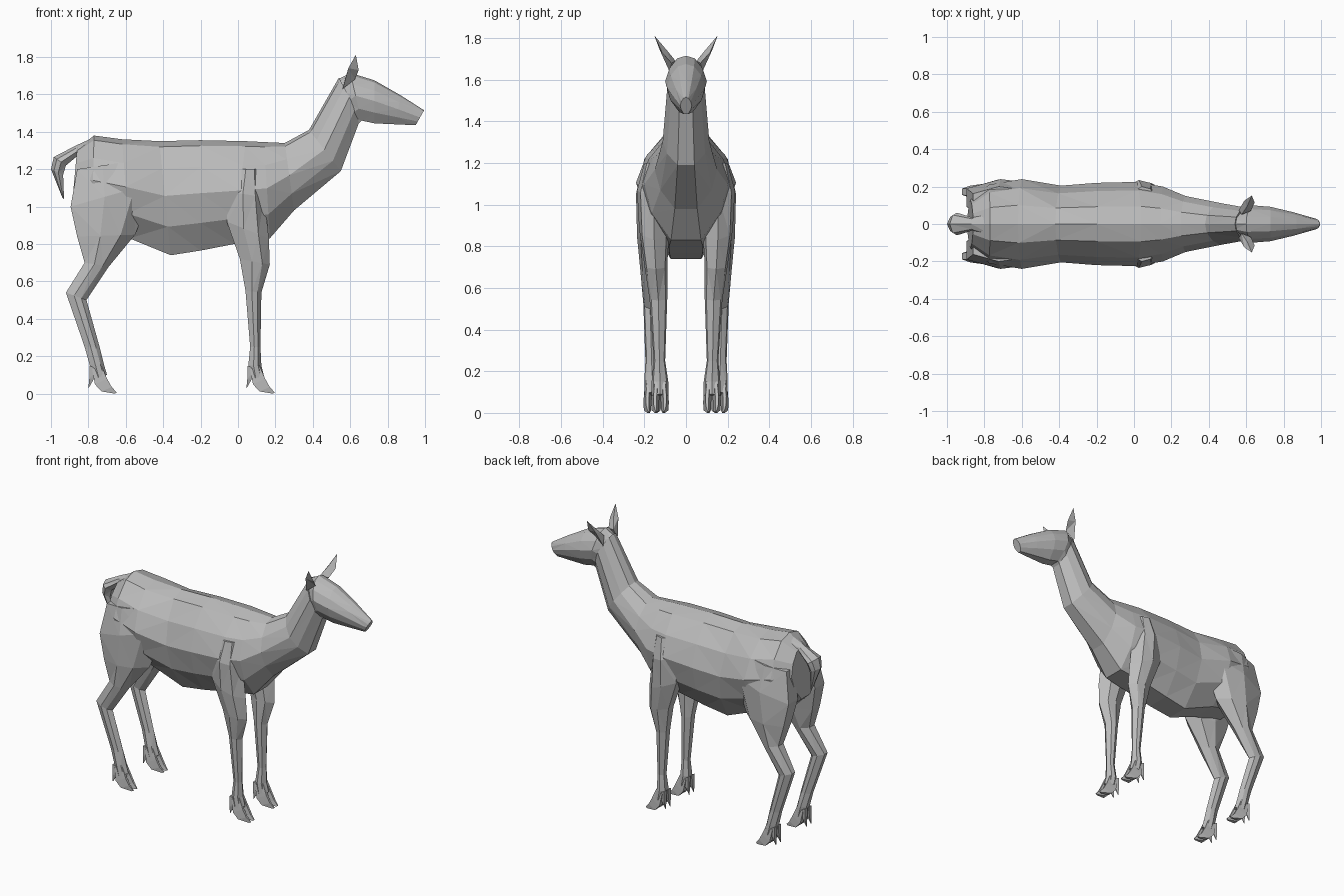
import bpy, bmesh
from mathutils import Vector

if "Cube" in bpy.data.objects:
    bpy.data.objects.remove(bpy.data.objects["Cube"])

# One plain grey for the whole animal
grey = bpy.data.materials.new("plain grey")
grey.use_nodes = True
colour = (0.5, 0.5, 0.5, 1)
grey.diffuse_color = colour
grey.node_tree.nodes["Principled BSDF"].inputs["Base Color"].default_value = colour

# Cross-sections as (side from -1 to 1, height from 0 to 1)
def mirrored(half):
    return half + [(-s, t) for s, t in reversed(half) if s > 0]

TRUNK = mirrored([(0, 1), (.42, .95), (.8, .76), (1, .52), (.82, .25), (.36, 0)])
LIMB = mirrored([(0, 1), (.8, .75), (1, .4), (.5, 0)])
WEDGE = mirrored([(.4, 1), (1, 0)])


def loft(name, sections, profile, both_sides=False):
    """Skin rings; a section is (x, z) high, (x, z) low, (y from, y to)."""
    bm = bmesh.new()
    rings = []
    for high, low, (y0, y1) in sections:
        high, low = Vector(high), Vector(low)
        ring = []
        for s, t in profile:
            p = low.lerp(high, t)
            ring.append(bm.verts.new((p.x, (y0 + y1) / 2 + s * (y1 - y0) / 2, p.y)))
        rings.append(ring)
    n = len(profile)
    for a, b in zip(rings, rings[1:]):
        for i in range(n):
            j = (i + 1) % n
            bm.faces.new((a[i], a[j], b[j], b[i]))
    bm.faces.new(rings[0])
    bm.faces.new(rings[-1])
    finish(name, bm, both_sides)


def finish(name, bm, both_sides):
    bmesh.ops.triangulate(bm, faces=bm.faces[:])
    bmesh.ops.recalc_face_normals(bm, faces=bm.faces[:])
    mesh = bpy.data.meshes.new(name)
    bm.to_mesh(mesh)
    bm.free()
    mesh.materials.append(grey)
    ob = bpy.data.objects.new(name, mesh)
    bpy.context.collection.objects.link(ob)
    if both_sides:
        mod = ob.modifiers.new("other side", 'MIRROR')
        mod.use_axis = (False, True, False)
        mod.use_mirror_merge = False


def centred(rows):
    return [(high, low, (-w, w)) for high, low, w in rows]


# Trunk, running on into the neck
loft("trunk_and_neck", centred([
    ((-.86, 1.31), (-.89, .98), .13),
    ((-.77, 1.38), (-.78, .88), .21),
    ((-.62, 1.36), (-.58, .83), .24),
    ((-.42, 1.35), (-.36, .74), .205),
    ((-.2, 1.355), (-.2, .765), .22),
    ((.04, 1.35), (-.02, .8), .225),
    ((.14, 1.345), (.17, .83), .2),
    ((.25, 1.34), (.3, .98), .15),
    ((.38, 1.41), (.55, 1.19), .112),
    ((.54, 1.69), (.655, 1.47), .088),
]), TRUNK)

# Head
loft("head", centred([
    ((.535, 1.68), (.62, 1.42), .07),
    ((.6, 1.715), (.66, 1.46), .1),
    ((.73, 1.675), (.73, 1.445), .092),
    ((.87, 1.595), (.84, 1.44), .062),
    ((.995, 1.515), (.95, 1.435), .028),
]), TRUNK)

# Tail, bent down at the end
loft("tail", centred([
    ((-.76, 1.375), (-.78, 1.29), .07),
    ((-.87, 1.325), (-.86, 1.27), .035),
    ((-.985, 1.265), (-.92, 1.22), .06),
    ((-1, 1.2), (-.935, 1.17), .045),
    ((-.94, 1.05), (-.93, 1.04), .01),
]), LIMB)

# Hind legs from haunch to ankle
loft("hind_legs", [
    ((-.52, 1.25), (-.86, 1.2), (.05, .2)),
    ((-.44, 1.13), (-.895, 1), (.04, .24)),
    ((-.55, .85), (-.86, .84), (.07, .235)),
    ((-.69, .68), (-.82, .7), (.11, .22)),
    ((-.81, .5), (-.92, .54), (.14, .205)),
    ((-.74, .25), (-.82, .25), (.135, .195)),
    ((-.715, .15), (-.795, .16), (.125, .2)),
    ((-.7, .1), (-.775, .08), (.125, .2)),
], LIMB, True)

# Front legs from shoulder to ankle
loft("front_legs", [
    ((.12, 1.2), (-.01, 1.2), (.08, .2)),
    ((.14, 1.05), (-.05, 1.08), (.07, .235)),
    ((.165, .83), (-.06, .92), (.08, .225)),
    ((.17, .69), (.01, .72), (.09, .2)),
    ((.125, .54), (.04, .55), (.09, .175)),
    ((.12, .25), (.065, .25), (.1, .155)),
    ((.125, .15), (.055, .15), (.085, .165)),
    ((.14, .09), (.065, .08), (.085, .165)),
], LIMB, True)

# Split hooves and the small claws behind them
for name, x, y in (("hind", -.8, .162), ("front", .045, .125)):
    for part, side in (("inner", -1), ("outer", 1)):
        def across(a, b):
            return tuple(sorted((y + side * a, y + side * b)))
        loft(f"{name}_{part}_hooves", [
            ((x + .07, .15), (x + .02, .13), across(0, .036)),
            ((x + .1, .08), (x + .035, .05), across(.004, .043)),
            ((x + .125, .035), (x + .07, .012), across(.006, .04)),
            ((x + .152, .006), (x + .14, 0), across(.012, .024)),
        ], WEDGE, True)
        loft(f"{name}_{part}_claws", [
            ((x + .05, .13), (x + .005, .15), across(.005, .035)),
            ((x + .03, .08), (x + .005, .08), across(.012, .035)),
            ((x + .002, .03), (x, .032), across(.022, .026)),
        ], WEDGE, True)

# Leaf-shaped ears
bm = bmesh.new()
base = [bm.verts.new(p) for p in ((.56, .075, 1.63), (.625, .07, 1.68), (.575, .05, 1.69))]
wide = [bm.verts.new(p) for p in ((.59, .125, 1.74), (.645, .115, 1.73), (.605, .095, 1.745))]
tip = bm.verts.new((.63, .152, 1.812))
for i in range(3):
    j = (i + 1) % 3
    bm.faces.new((base[i], base[j], wide[j], wide[i]))
    bm.faces.new((wide[i], wide[j], tip))
bm.faces.new(base)
finish("ears", bm, True)
